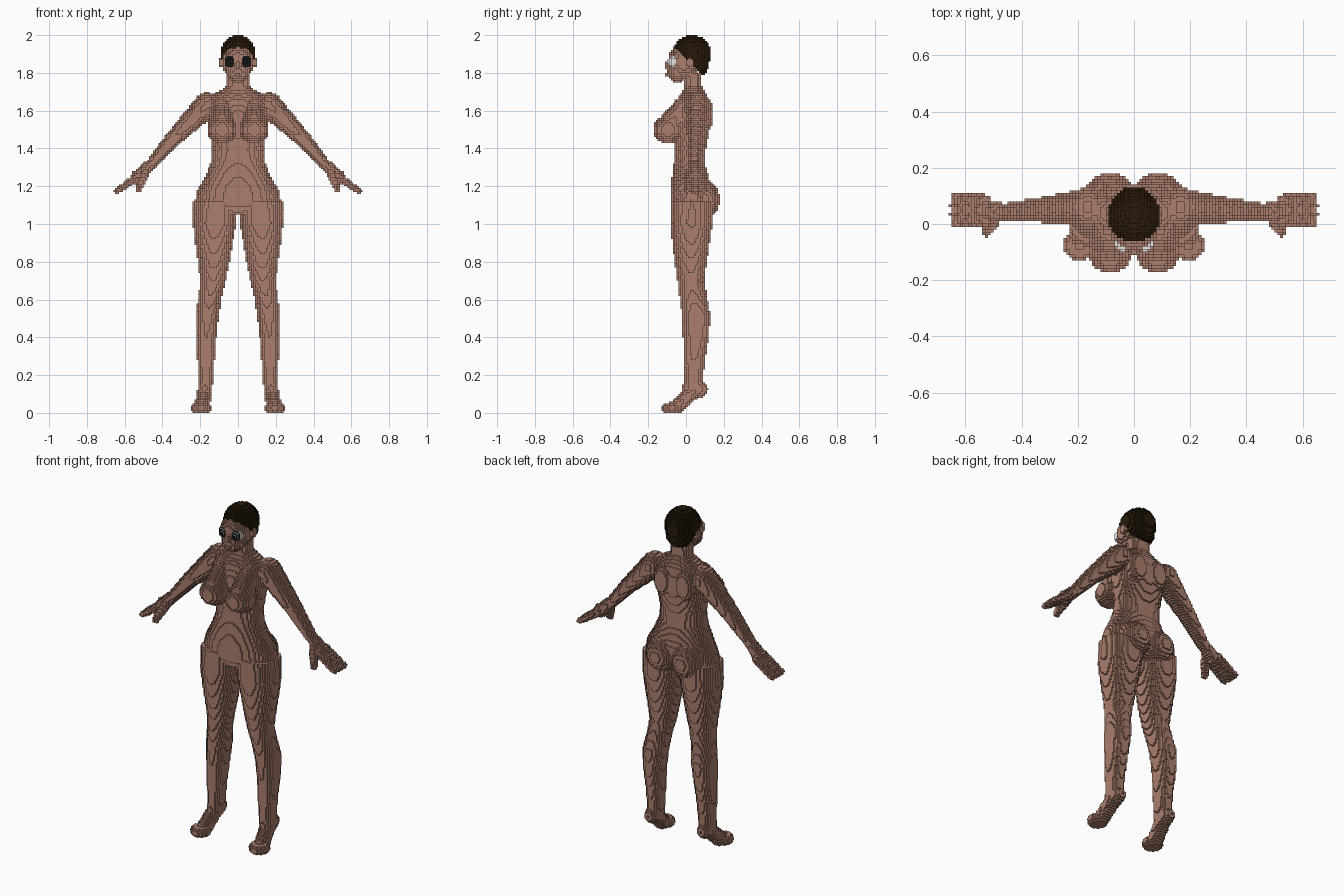
import bpy
from math import floor
from mathutils import Vector

cube = bpy.data.objects.get("Cube")
if cube:
    bpy.data.objects.remove(cube, do_unlink=True)

STEP = 0.01  # edge length of one small block


def make_material(name, color):
    material = bpy.data.materials.new(name)
    material.use_nodes = True
    material.diffuse_color = (*color, 1)
    shader = material.node_tree.nodes["Principled BSDF"]
    shader.inputs["Base Color"].default_value = (*color, 1)
    return material


skin = make_material("skin_brown", (0.40, 0.21, 0.15))
dark_hair = make_material("hair_dark_brown", (0.02, 0.01, 0.003))
eye_white = make_material("eye_white", (0.9, 0.9, 0.9))
eye_black = make_material("eye_black", (0.01, 0.01, 0.01))


# ---- block filling helpers (left half only, mirrored at the end) ----
def fill(blocks, low, high, inside):
    """Add every block of the box low..high whose centre passes the test."""
    first = [max(floor(v / STEP), m) for v, m in zip(low, (0, -99, 0))]
    last = [floor(v / STEP) + 1 for v in high]
    for i in range(first[0], last[0]):
        for j in range(first[1], last[1]):
            for k in range(first[2], last[2]):
                if inside(Vector((i + 0.5, j + 0.5, k + 0.5)) * STEP):
                    blocks.add((i, j, k))


def ellipsoid(blocks, center, radii, rule=lambda p: True):
    c, r = Vector(center), Vector(radii)

    def inside(p):
        d = p - c
        return sum((a / b) ** 2 for a, b in zip(d, r)) <= 1 and rule(p)
    fill(blocks, c - r, c + r, inside)


def limb(blocks, start, end, r_start, r_end):
    """Tapered capsule between two points."""
    a, b = Vector(start), Vector(end)
    axis = b - a
    reach = max(r_start, r_end)

    def inside(p):
        t = min(max((p - a).dot(axis) / axis.length_squared, 0), 1)
        return (p - a - axis * t).length <= r_start + (r_end - r_start) * t
    low = [min(u, v) - reach for u, v in zip(a, b)]
    high = [max(u, v) + reach for u, v in zip(a, b)]
    fill(blocks, low, high, inside)


def loft(blocks, rows, power):
    """Stack of rounded sections: height, inner x, outer x, front y, back y."""
    for upper, lower in zip(rows, rows[1:]):
        def inside(p):
            t = (upper[0] - p.z) / (upper[0] - lower[0])
            x0, x1, y0, y1 = (u + (v - u) * t for u, v in zip(upper[1:], lower[1:]))
            dx = abs(2 * p.x - x0 - x1) / (x1 - x0)
            dy = abs(2 * p.y - y0 - y1) / (y1 - y0)
            return 0 <= t <= 1 and dx ** power + dy ** power <= 1
        fill(blocks, (0, -0.2, lower[0]), (0.3, 0.2, upper[0]), inside)


body, hair, eyes = set(), set(), set()

# ---- neck and torso (half widths, symmetric about x = 0) ----
torso = [
    (1.80, .06, -.01, .08), (1.73, .06, -.01, .085), (1.70, .11, -.02, .1),
    (1.66, .17, -.045, .12), (1.58, .16, -.07, .13), (1.5, .15, -.07, .125),
    (1.4, .135, -.06, .105), (1.32, .145, -.065, .1), (1.25, .175, -.075, .12),
    (1.18, .215, -.08, .14), (1.1, .23, -.08, .13), (1.05, .15, -.06, .1),
]
loft(body, [(z, -w, w, f, b) for z, w, f, b in torso], 2.2)
ellipsoid(body, (.07, .105, 1.58), (.06, .04, .09))       # shoulder blade
ellipsoid(body, (.085, -.095, 1.5), (.08, .08, .075))     # breast
limb(body, (.09, -.02, 1.62), (.085, -.08, 1.53), .05, .065)
ellipsoid(body, (.085, .09, 1.13), (.095, .09, .1))       # buttock

# ---- leg and raised foot ----
leg = [
    (1.12, 0, .235, -.08, .14), (1.0, .01, .237, -.085, .14),
    (.9, .028, .226, -.072, .125), (.8, .045, .212, -.06, .11),
    (.7, .065, .2, -.045, .095), (.62, .085, .208, -.035, .11),
    (.52, .1, .225, -.02, .13), (.4, .115, .222, -.015, .12),
    (.28, .125, .215, -.015, .1), (.18, .13, .21, -.01, .09),
    (.12, .14, .21, -.02, .1),
]
loft(body, leg, 2.2)
ellipsoid(body, (.175, .07, .125), (.036, .045, .045))    # heel
limb(body, (.175, .045, .12), (.19, -.045, .035), .04, .04)
ellipsoid(body, (.195, -.075, .025), (.055, .055, .032))  # toes

# ---- arm, palm, fingers and thumb ----
elbow, wrist, palm = (.33, .05, 1.465), (.46, .043, 1.315), (.53, .05, 1.25)
limb(body, (.165, .06, 1.63), elbow, .068, .045)
limb(body, elbow, wrist, .045, .03)
limb(body, wrist, palm, .03, .036)
for n in range(4):
    spread = n - 1.5
    tip = (.645 - .006 * abs(spread), .05 + .03 * spread, 1.175)
    limb(body, (.53, .05 + .022 * spread, 1.25), tip, .022, .014)
limb(body, (.49, .03, 1.28), (.525, -.03, 1.185), .026, .018)

# ---- head ----
ellipsoid(body, (0, -.01, 1.86), (.085, .085, .1))        # face
ellipsoid(body, (0, -.045, 1.805), (.062, .055, .058))    # jaw
ellipsoid(body, (0, -.095, 1.84), (.016, .02, .022))      # nose
ellipsoid(body, (0, -.093, 1.79), (.026, .014, .013))     # lips
ellipsoid(body, (.09, .02, 1.855), (.014, .02, .032))     # ear


def above_hairline(p):
    return p.z > 1.875 - p.y


ellipsoid(hair, (0, .032, 1.9), (.092, .102, .1), above_hairline)
ellipsoid(hair, (0, .06, 1.85), (.078, .06, .07), above_hairline)
ellipsoid(eyes, (.04, -.068, 1.86), (.03, .028, .032))
body -= eyes | hair

# ---- block surfaces ----
DIRECTIONS = [(axis, side) for axis in range(3) for side in (0, 1)]


def mirrored(blocks):
    return blocks | {(-1 - i, j, k) for i, j, k in blocks}


body, hair, eyes = map(mirrored, (body, hair, eyes))
solid = body | hair | eyes


def build(name, blocks, materials, pick=lambda axis, side: 0):
    """Mesh the exposed block sides, with a material chosen by direction."""
    corners, faces, slots = {}, [], []
    for block in sorted(blocks):
        for axis, side in DIRECTIONS:
            neighbour = list(block)
            neighbour[axis] += 2 * side - 1
            if tuple(neighbour) in solid:
                continue
            u, v = (axis + 1) % 3, (axis + 2) % 3
            face = []
            for a, b in ((0, 0), (1, 0), (1, 1), (0, 1)):
                corner = list(block)
                corner[axis] += side
                corner[u] += a
                corner[v] += b
                face.append(corners.setdefault(tuple(corner), len(corners)))
            faces.append(face if side else face[::-1])
            slots.append(pick(axis, side))
    mesh = bpy.data.meshes.new(name)
    mesh.from_pydata([Vector(c) * STEP for c in corners], [], faces)
    for material in materials:
        mesh.materials.append(material)
    mesh.polygons.foreach_set("material_index", slots)
    mesh.update()
    bpy.context.collection.objects.link(bpy.data.objects.new(name, mesh))


build("body", body, [skin])
build("short_hair", hair, [dark_hair])
# eyes are black on their front sides and white elsewhere
build("eyes", eyes, [eye_white, eye_black], lambda axis, side: int(axis == 1 and side == 0))
